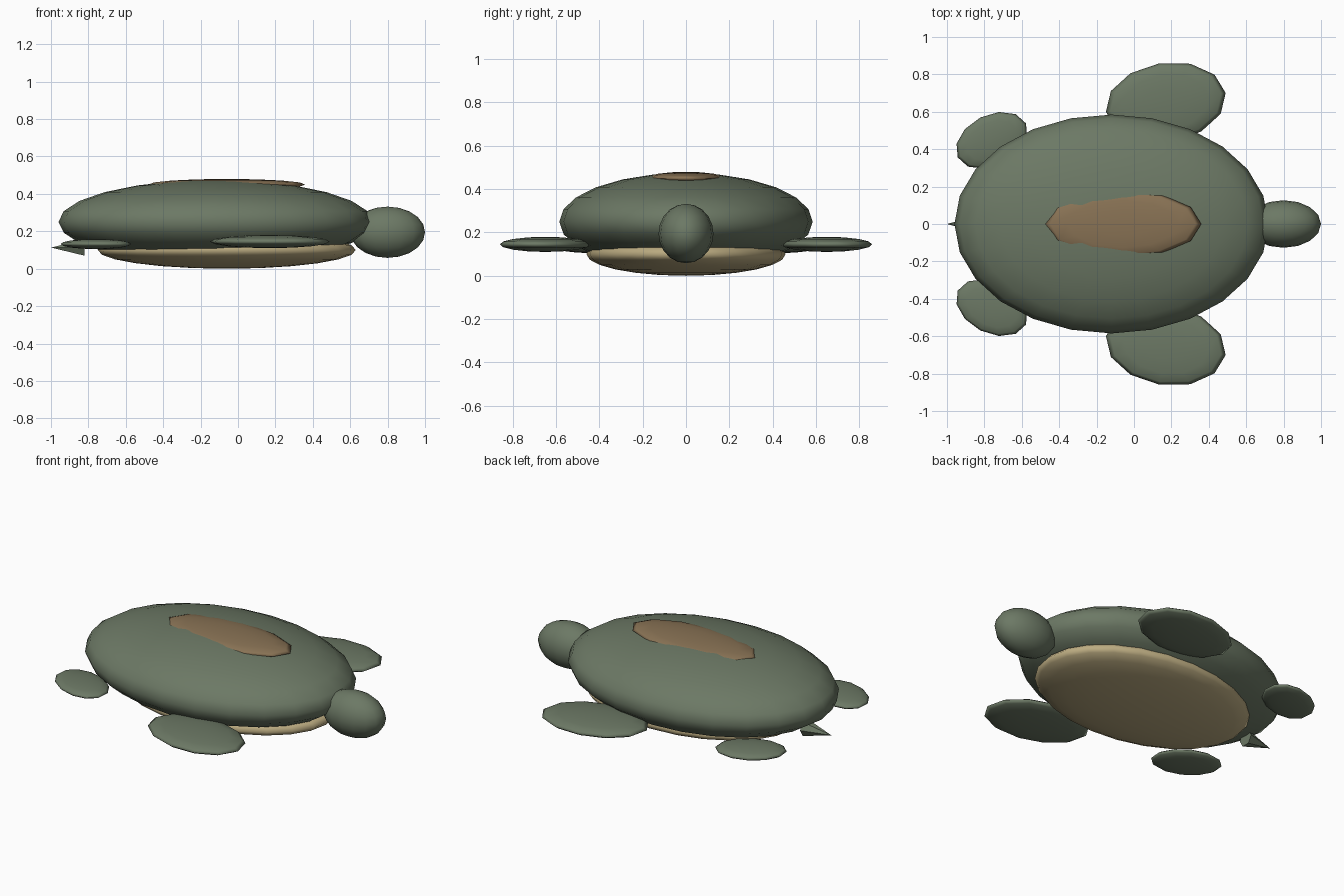
import bpy, math

if "Cube" in bpy.data.objects:
    bpy.data.objects.remove(bpy.data.objects["Cube"])


def material(name, rgb):
    m = bpy.data.materials.new(name)
    m.diffuse_color = (*rgb, 1)
    m.use_nodes = True
    m.node_tree.nodes["Principled BSDF"].inputs["Base Color"].default_value = m.diffuse_color
    return m


GREEN = material("moss green", (0.15, 0.19, 0.13))
BROWN = material("patch brown", (0.25, 0.17, 0.09))
TAN = material("belly tan", (0.50, 0.41, 0.22))


def finish(name, mat):
    ob = bpy.context.object
    ob.name = name
    ob.data.materials.append(mat)
    bpy.ops.object.transform_apply(location=False, rotation=True, scale=True)
    return ob


def ellipsoid(name, center, radii, mat, segs, rings, turn=0):
    bpy.ops.mesh.primitive_uv_sphere_add(segments=segs, ring_count=rings, radius=1,
                                         location=center, rotation=(0, 0, math.radians(turn)))
    bpy.context.object.scale = radii
    ob = finish(name, mat)
    bpy.ops.object.shade_smooth()
    return ob


# Body
ellipsoid("shell", (-0.12, 0, 0.25), (0.84, 0.585, 0.225), GREEN, 24, 12)
ellipsoid("belly", (-0.06, 0, 0.10), (0.69, 0.46, 0.10), TAN, 24, 12)
ellipsoid("shell_patch", (-0.06, 0, 0.45), (0.42, 0.18, 0.03), BROWN, 12, 8)
ellipsoid("head", (0.80, 0, 0.195), (0.20, 0.127, 0.137), GREEN, 16, 10)

# Flippers, mirrored across the length of the body
for side, label in ((1, "left"), (-1, "right")):
    ellipsoid(f"front_flipper_{label}", (0.17, side * 0.65, 0.145),
              (0.324, 0.212, 0.035), GREEN, 12, 8, side * 9)
    ellipsoid(f"rear_flipper_{label}", (-0.76, side * 0.447, 0.132),
              (0.204, 0.137, 0.027), GREEN, 12, 8, side * 26.5)

# Tail: small cone pointing backward
bpy.ops.mesh.primitive_cone_add(vertices=6, radius1=0.05, radius2=0, depth=0.18,
                                location=(-0.91, 0, 0.113),
                                rotation=(0, math.radians(-90), 0))
finish("tail", GREEN)
